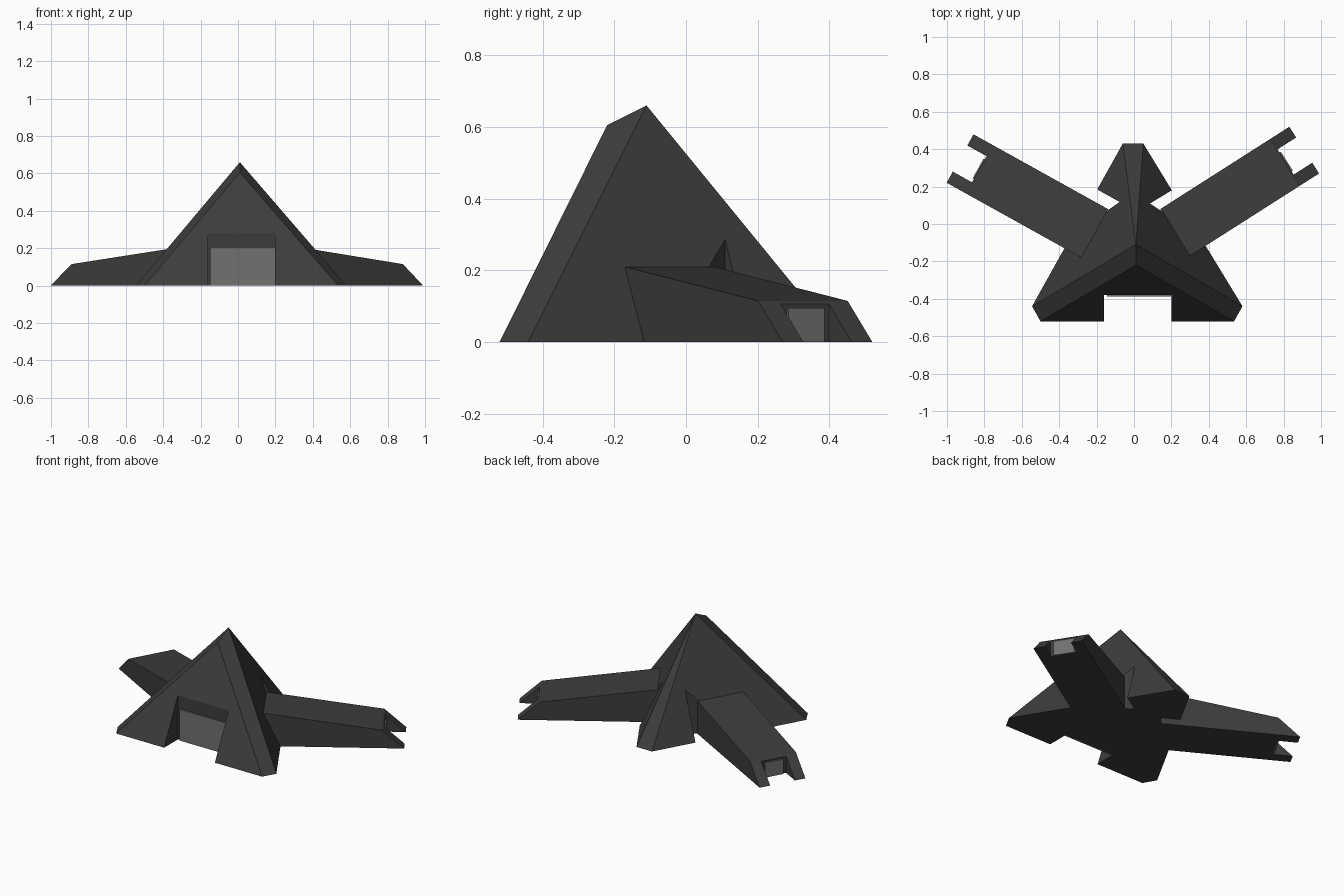
import bpy, bmesh, math
from mathutils import Matrix, Vector

if "Cube" in bpy.data.objects:
    bpy.data.objects.remove(bpy.data.objects["Cube"])


def material(name, v):
    m = bpy.data.materials.new(name)
    m.diffuse_color = (v, v, v, 1)
    m.use_nodes = True
    m.node_tree.nodes["Principled BSDF"].inputs["Base Color"].default_value = m.diffuse_color
    return m


DARK = material("dark grey hull", 0.046)
LIGHT = material("light grey door", 0.165)


def add_object(name, bm, mat, matrix=None):
    bmesh.ops.recalc_face_normals(bm, faces=bm.faces)
    me = bpy.data.meshes.new(name)
    bm.to_mesh(me)
    bm.free()
    if matrix:
        me.transform(matrix)
    me.materials.append(mat)
    ob = bpy.data.objects.new(name, me)
    bpy.context.collection.objects.link(ob)
    return ob


def prism(name, pts, offset, mat, matrix=None):
    """Extrude a flat polygon along an offset vector."""
    bm = bmesh.new()
    face = bm.faces.new([bm.verts.new(p) for p in pts])
    res = bmesh.ops.extrude_face_region(bm, geom=[face])
    moved = [v for v in res["geom"] if isinstance(v, bmesh.types.BMVert)]
    bmesh.ops.translate(bm, vec=offset, verts=moved)
    return add_object(name, bm, mat, matrix)


def box(name, x0, x1, y0, y1, z0, z1, mat, matrix=None):
    pts = [(x0, y0, z0), (x1, y0, z0), (x1, y1, z0), (x0, y1, z0)]
    return prism(name, pts, (0, 0, z1 - z0), mat, matrix)


def cut(target, cutter):
    mod = target.modifiers.new("cut", 'BOOLEAN')
    mod.operation = 'DIFFERENCE'
    mod.solver = 'EXACT'
    mod.object = cutter
    bpy.context.view_layer.objects.active = target
    bpy.ops.object.modifier_apply(modifier=mod.name)
    bpy.data.objects.remove(cutter)


def frame(origin, angle):
    return Matrix.Translation(Vector(origin)) @ Matrix.Rotation(angle, 4, 'Z')


# Main hull: six-cornered base rising to a short sloping ridge
bm = bmesh.new()
for p in [(-0.50, -0.52, 0), (0.535, -0.52, 0), (0.58, -0.44, 0), (0.05, 0.43, 0),
          (-0.06, 0.43, 0), (-0.545, -0.44, 0), (0.01, -0.22, 0.605), (0.01, -0.11, 0.66)]:
    bm.verts.new(p)
bmesh.ops.convex_hull(bm, input=bm.verts)
bmesh.ops.dissolve_limit(bm, angle_limit=0.01, verts=bm.verts, edges=bm.edges)
hull = add_object("pyramid_hull", bm, DARK)

# Front entrance recess and its door
cut(hull, box("cutter", -0.16, 0.20, -0.7, -0.38, -0.1, 0.5, DARK))
box("front_door", -0.145, 0.197, -0.388, -0.379, 0, 0.2, LIGHT)

# Small recess behind each wing root, in the hull's side faces
for side, origin, deg in ((1, (0.315, -0.005, 0), 31.3), (-1, (-0.302, -0.005, 0), 150.9)):
    pts = [(0.2, 0.12 * side, -0.1), (0.2, 0.217 * side, -0.1),
           (-0.137, 0.217 * side, -0.1), (-0.09, 0.12 * side, -0.1)]
    cut(hull, prism("cutter", pts, (0, 0, 0.6), DARK, frame(origin, math.radians(deg))))

# Two wings with forked ends, each with a door in the fork
for name, start, tip in (("right", (0.22, -0.045), (0.91, 0.395)),
                         ("left", (-0.21, -0.05), (-0.93, 0.35))):
    dx, dy = tip[0] - start[0], tip[1] - start[1]
    length = math.hypot(dx, dy)
    m = frame((*start, 0), math.atan2(dy, dx))
    profile = [(0, -0.148, 0), (length, -0.148, 0), (length - 0.128, -0.148, 0.115),
               (0, -0.148, 0.21)]
    wing = prism(name + "_wing", profile, (0, 0.296, 0), DARK, m)
    back = length - 0.118
    cut(wing, box("cutter", back, 1.2, -0.08, 0.08, -0.1, 0.4, DARK, m))
    box(name + "_wing_door", back - 0.001, back + 0.008, -0.06, 0.06, 0, 0.095, LIGHT, m)
